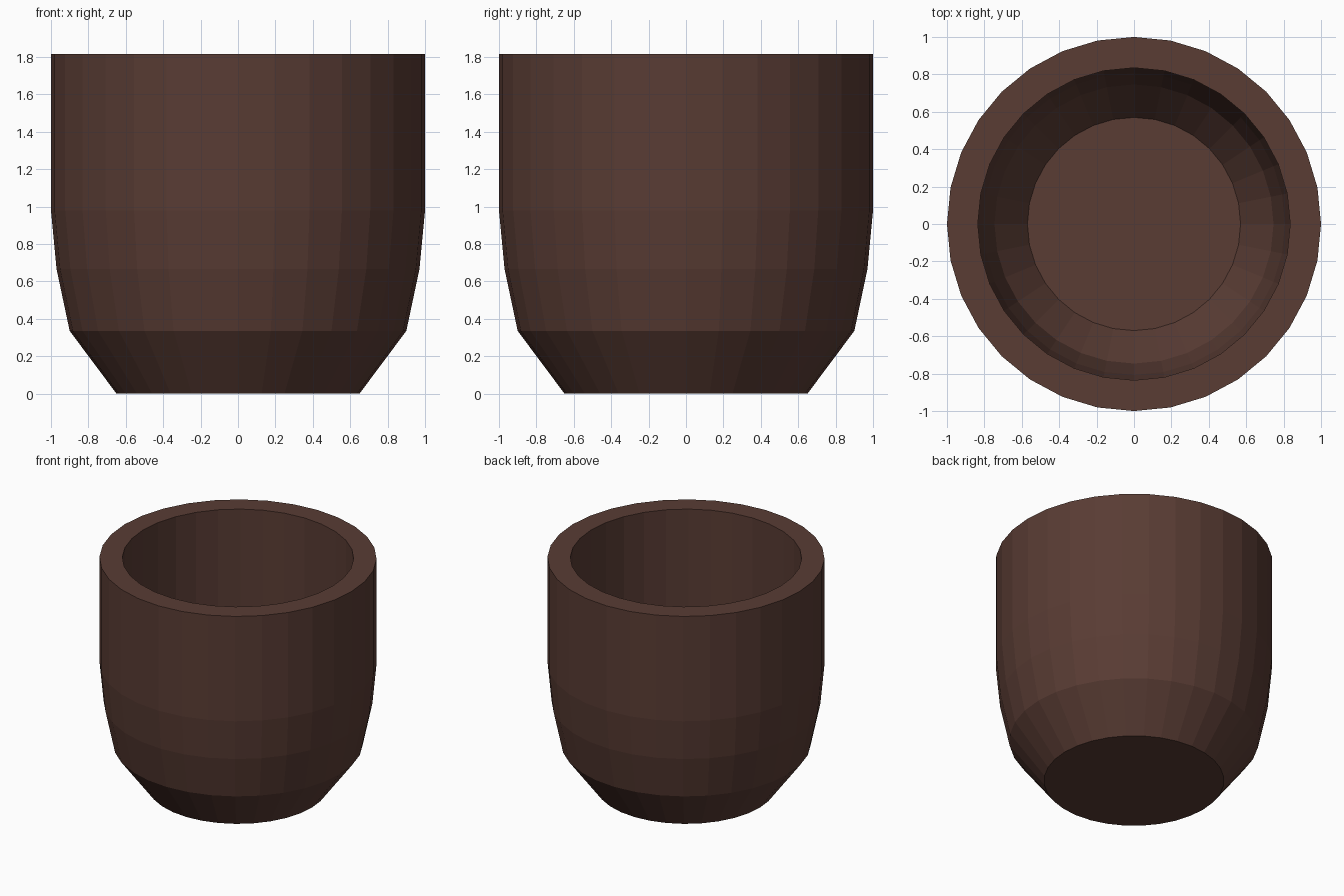
import bpy, bmesh
from math import cos, sin, tau

if "Cube" in bpy.data.objects:
    bpy.data.objects.remove(bpy.data.objects["Cube"])

SIDES = 32

# Closed wall profile (radius, height): outside from base to rim, then inside down to the floor
profile = [
    (0.65, 0.0), (0.90, 0.335), (0.97, 0.665), (1.0, 0.98), (1.0, 1.815),
    (0.835, 1.815), (0.835, 0.99), (0.807, 0.69), (0.746, 0.405), (0.57, 0.165),
]

# Cup body: lathe the profile, cap the base and the inner floor
bm = bmesh.new()
rings = [[bm.verts.new((r * cos(tau * i / SIDES), r * sin(tau * i / SIDES), z))
          for i in range(SIDES)] for r, z in profile]
for a, b in zip(rings, rings[1:]):
    for i in range(SIDES):
        j = (i + 1) % SIDES
        bm.faces.new((a[i], a[j], b[j], b[i]))
bm.faces.new(rings[0][::-1])
bm.faces.new(rings[-1])
bmesh.ops.recalc_face_normals(bm, faces=bm.faces)

mesh = bpy.data.meshes.new("cup")
bm.to_mesh(mesh)
bm.free()
cup = bpy.data.objects.new("cup", mesh)
bpy.context.collection.objects.link(cup)

# Dark brown clay
clay = bpy.data.materials.new("brown_clay")
clay.diffuse_color = (0.10, 0.045, 0.034, 1)
clay.use_nodes = True
clay.node_tree.nodes["Principled BSDF"].inputs["Base Color"].default_value = clay.diffuse_color
mesh.materials.append(clay)
